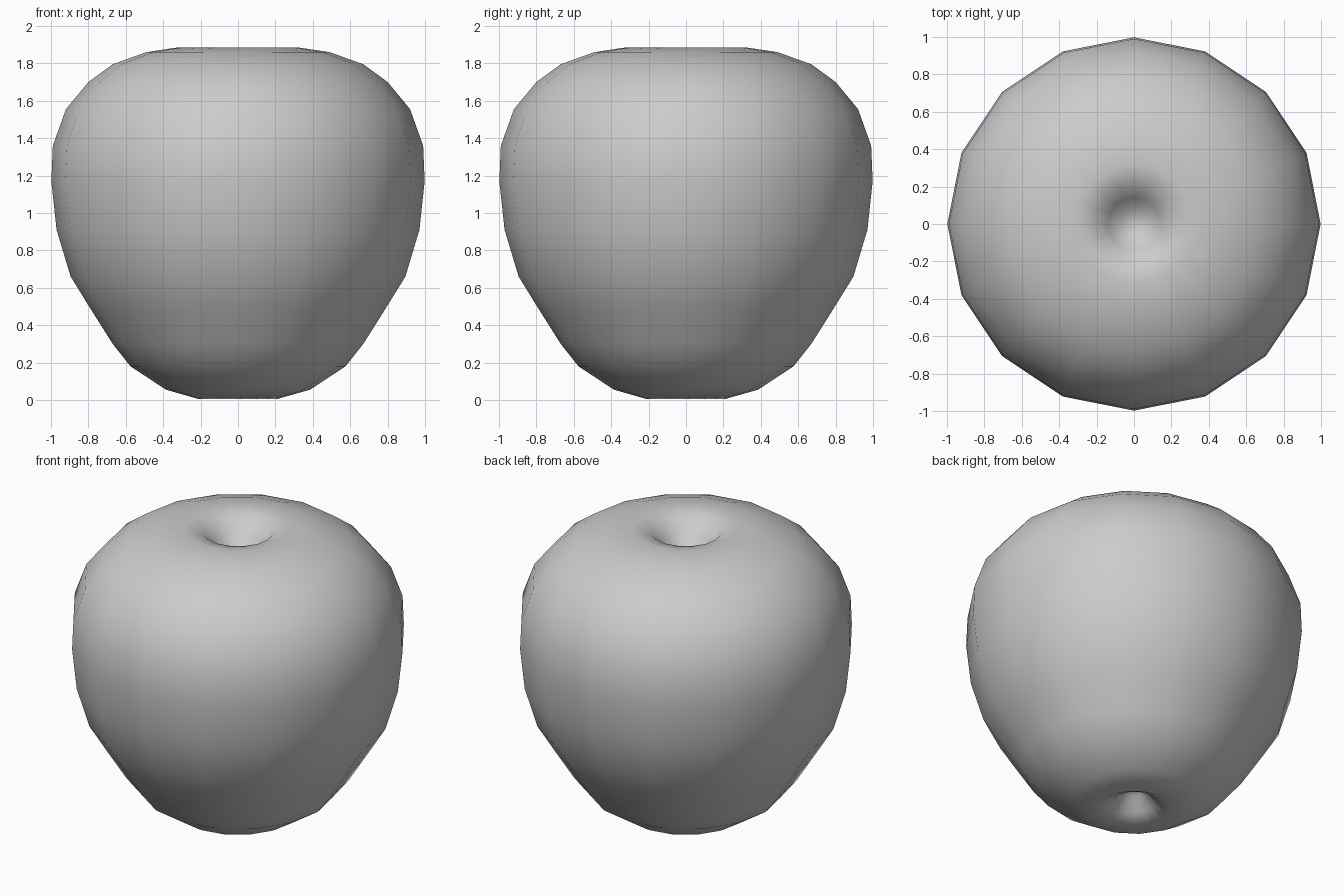
import bpy, bmesh, math

if "Cube" in bpy.data.objects:
    bpy.data.objects.remove(bpy.data.objects["Cube"])

# Half profile (radius, height) from the bottom dimple round to the top dimple
profile = [(0, 0.16), (0.07, 0.13), (0.125, 0.05), (0.21, 0.005), (0.385, 0.055),
           (0.575, 0.18), (0.67, 0.30), (0.79, 0.49), (0.895, 0.66), (0.97, 0.91),
           (0.998, 1.17), (0.99, 1.36), (0.92, 1.555), (0.80, 1.70), (0.67, 1.795),
           (0.49, 1.86), (0.32, 1.885), (0.21, 1.86), (0.14, 1.78), (0.07, 1.72), (0, 1.705)]
SIDES = 16


def lathe(name, points, sides):
    bm = bmesh.new()
    verts = [bm.verts.new((r, 0, z)) for r, z in points]
    edges = [bm.edges.new(pair) for pair in zip(verts, verts[1:])]
    bmesh.ops.spin(bm, geom=verts + edges, axis=(0, 0, 1), cent=(0, 0, 0),
                   angle=math.tau, steps=sides, use_merge=False)
    bmesh.ops.remove_doubles(bm, verts=bm.verts[:], dist=0.0005)
    bmesh.ops.recalc_face_normals(bm, faces=bm.faces[:])
    for face in bm.faces:
        face.smooth = True
    mesh = bpy.data.meshes.new(name)
    bm.to_mesh(mesh)
    bm.free()
    obj = bpy.data.objects.new(name, mesh)
    bpy.context.collection.objects.link(obj)
    return obj


# Apple body with dimples at both ends
lathe("apple_body", profile, SIDES)
